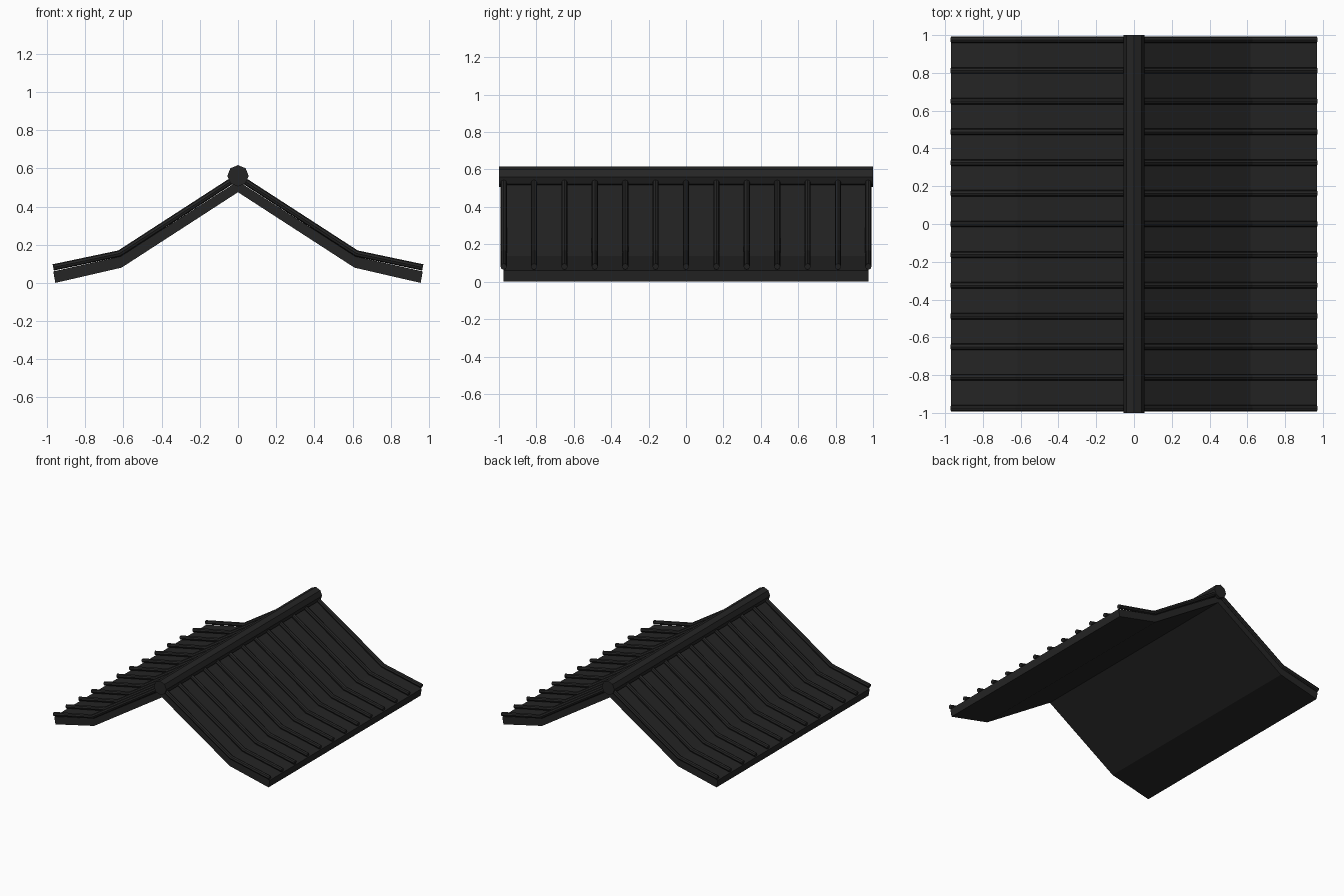
import bpy, bmesh, math
from mathutils import Vector

if "Cube" in bpy.data.objects:
    bpy.data.objects.remove(bpy.data.objects["Cube"])

mat = bpy.data.materials.new("charcoal metal")
mat.diffuse_color = (0.018, 0.018, 0.018, 1)
mat.use_nodes = True
mat.node_tree.nodes["Principled BSDF"].inputs["Base Color"].default_value = mat.diffuse_color


def make_object(name, bm):
    bmesh.ops.recalc_face_normals(bm, faces=bm.faces)
    me = bpy.data.meshes.new(name)
    bm.to_mesh(me)
    bm.free()
    me.materials.append(mat)
    ob = bpy.data.objects.new(name, me)
    bpy.context.collection.objects.link(ob)
    return ob


def loft(bm, rings):
    """Skin closed rings of points and cap both ends."""
    vs = [[bm.verts.new(p) for p in r] for r in rings]
    n = len(vs[0])
    for a, b in zip(vs, vs[1:]):
        for i in range(n):
            j = (i + 1) % n
            bm.faces.new((a[i], a[j], b[j], b[i]))
    bm.faces.new(vs[0])
    bm.faces.new(vs[-1])


def mirrored(half):
    """Half profile from ridge to eave -> full profile, left eave to right eave."""
    return [(-x, z) for x, z in reversed(half[1:])] + half


# Roof slab: bent gable section, lofted across its width
under = mirrored([(0, 0.475), (0.61, 0.08), (0.957, 0.0)])
upper = mirrored([(0, 0.533), (0.617, 0.138), (0.968, 0.06)])
bm = bmesh.new()
loft(bm, [[(b[0], -0.975, b[1]), (b[0], 0.975, b[1]),
           (t[0], 0.975, t[1]), (t[0], -0.975, t[1])] for b, t in zip(under, upper)])
make_object("roof_slab", bm)

# Standing ribs: octagonal tubes following the slope, mitred at bends
path = [Vector(p) for p in mirrored([(0, 0.556), (0.621, 0.154), (0.968, 0.081)])]
R = 0.0168


def rib_rings(y):
    rings = []
    for i, p in enumerate(path):
        d0 = (p - path[i - 1]).normalized() if i else None
        d1 = (path[i + 1] - p).normalized() if i < len(path) - 1 else None
        d0, d1 = d0 or d1, d1 or d0
        t = (d0 + d1).normalized()
        n = Vector((-t.y, t.x)) / t.dot(d0)
        ring = []
        for k in range(8):
            a = k * math.pi / 4
            q = p + n * R * math.sin(a)
            ring.append((q.x, y + R * math.cos(a), q.y))
        rings.append(ring)
    return rings


bm = bmesh.new()
for i in range(-6, 7):
    loft(bm, rib_rings(i * 0.1625))
make_object("roof_ribs", bm)

# Ridge pole: octagonal bar along the peak
bm = bmesh.new()
loft(bm, [[(0.056 * math.cos(k * math.pi / 4), y, 0.561 + 0.056 * math.sin(k * math.pi / 4))
           for k in range(8)] for y in (-1, 1)])
make_object("ridge_pole", bm)
